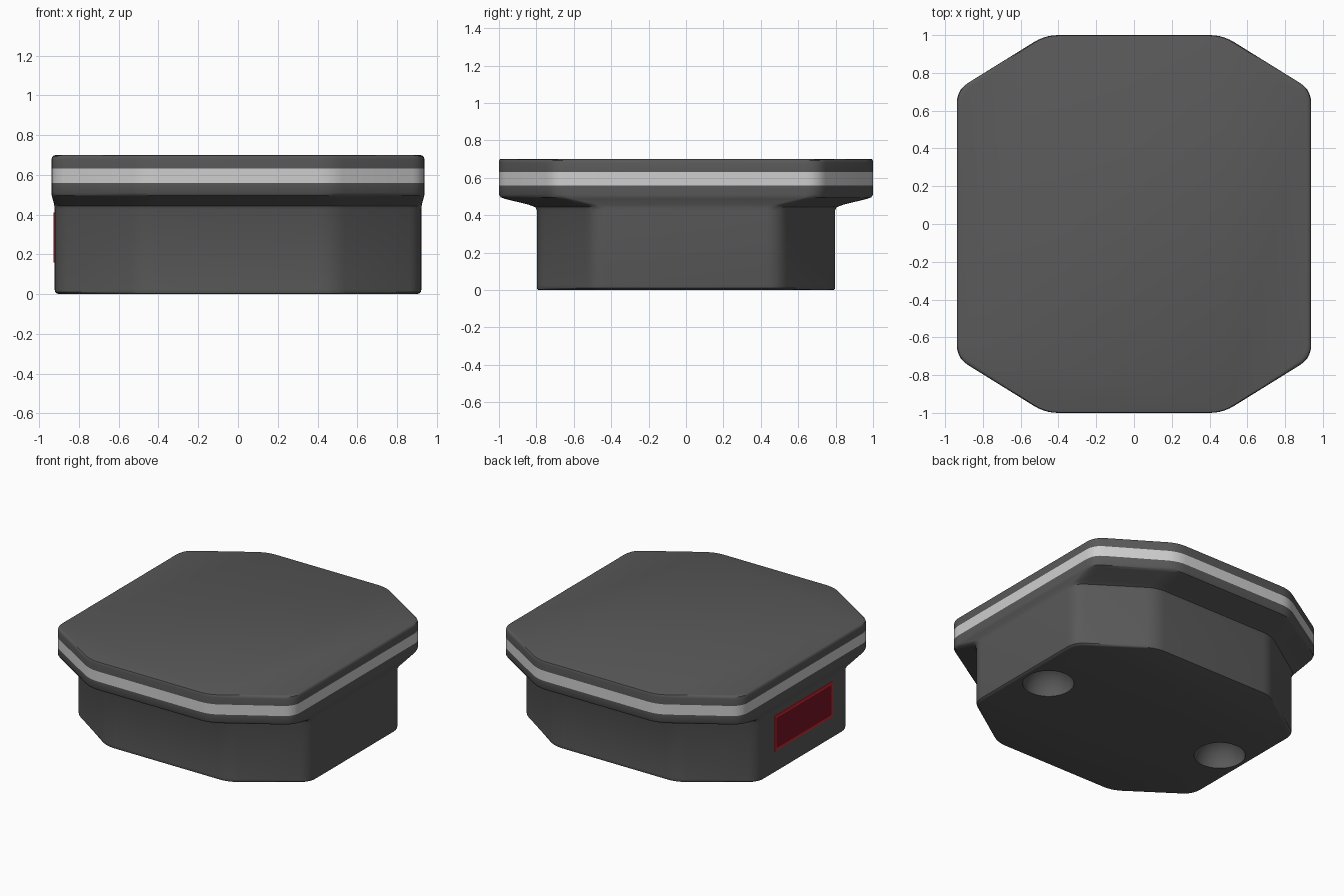
import bpy, bmesh, math
from mathutils import Vector

if "Cube" in bpy.data.objects:
    bpy.data.objects.remove(bpy.data.objects["Cube"])


def material(name, r, g, b):
    m = bpy.data.materials.new(name)
    m.diffuse_color = (r, g, b, 1)
    m.use_nodes = True
    m.node_tree.nodes["Principled BSDF"].inputs["Base Color"].default_value = m.diffuse_color
    return m


GREY = material("dark_grey", 0.10, 0.10, 0.10)
SILVER = material("light_silver", 0.62, 0.62, 0.62)
RED = material("red", 0.66, 0.02, 0.03)
DARK_RED = material("dark_red", 0.19, 0.007, 0.018)


def add_object(name, bm, mats):
    me = bpy.data.meshes.new(name)
    bmesh.ops.recalc_face_normals(bm, faces=bm.faces)
    bm.to_mesh(me)
    bm.free()
    for m in mats:
        me.materials.append(m)
    ob = bpy.data.objects.new(name, me)
    bpy.context.collection.objects.link(ob)
    return ob


def outline(hx, hy, cx, cy, t=0.07, n=5):
    """Eight-sided outline with softly rounded corners."""
    c = [(hx, -cy), (hx, cy), (cx, hy), (-cx, hy),
         (-hx, cy), (-hx, -cy), (-cx, -hy), (cx, -hy)]
    c = [Vector(p) for p in c]
    pts = []
    for i, p in enumerate(c):
        a = p + (c[i - 1] - p).normalized() * t
        b = p + (c[(i + 1) % 8] - p).normalized() * t
        for k in range(n + 1):
            s = k / n
            pts.append(a * (1 - s) ** 2 + p * 2 * s * (1 - s) + b * s * s)
    return pts


# body, flared underside and lid: z, half x, half y, corner x, corner y
sections = [
    (0.000, 0.897, 0.788, 0.475, 0.49),
    (0.003, 0.910, 0.794, 0.48, 0.495),
    (0.010, 0.919, 0.797, 0.48, 0.50),
    (0.025, 0.923, 0.797, 0.48, 0.50),
    (0.425, 0.923, 0.797, 0.48, 0.50),
    (0.443, 0.924, 0.806, 0.48, 0.508),
    (0.456, 0.926, 0.840, 0.48, 0.54),
    (0.488, 0.935, 0.970, 0.475, 0.675),
    (0.496, 0.937, 0.991, 0.47, 0.70),
    (0.510, 0.938, 1.000, 0.47, 0.71),
    (0.560, 0.938, 1.000, 0.47, 0.71),
    (0.632, 0.938, 1.000, 0.47, 0.71),
    (0.680, 0.938, 1.000, 0.47, 0.71),
    (0.692, 0.934, 0.999, 0.47, 0.709),
    (0.698, 0.926, 0.997, 0.468, 0.706),
    (0.700, 0.912, 0.993, 0.465, 0.70),
]
bm = bmesh.new()
rings = [[bm.verts.new((p.x, p.y, z)) for p in outline(*dims)]
         for z, *dims in sections]
for lo, hi in zip(rings, rings[1:]):
    for i in range(len(lo)):
        j = (i + 1) % len(lo)
        bm.faces.new((lo[i], lo[j], hi[j], hi[i]))
bm.faces.new(rings[0])
bm.faces.new(rings[-1])
for f in bm.faces:  # silver stripe around the lid
    z = f.calc_center_median().z
    f.material_index = 1 if 0.56 < z < 0.632 else 0
body = add_object("case_body", bm, [GREY, SILVER])

# two round sockets in the underside
bm = bmesh.new()
for side in (-1, 1):
    ret = bmesh.ops.create_uvsphere(bm, u_segments=40, v_segments=24, radius=0.165)
    bmesh.ops.translate(bm, verts=ret["verts"], vec=(side * 0.72, 0, 0))
cutter = add_object("socket_cutter", bm, [GREY])
cutter.hide_render = True
mod = body.modifiers.new("sockets", "BOOLEAN")
mod.operation = "DIFFERENCE"
mod.solver = "EXACT"
mod.object = cutter
bpy.context.view_layer.objects.active = body
body.select_set(True)
bpy.ops.object.modifier_apply(modifier=mod.name)
bpy.data.objects.remove(cutter)
bpy.ops.object.shade_smooth_by_angle(angle=math.radians(35))

# red framed window on the left side
bm = bmesh.new()
bmesh.ops.create_cube(bm, size=1)
for v in bm.verts:
    v.co = Vector((-0.924 + v.co.x * 0.008, v.co.y * 0.65, 0.285 + v.co.z * 0.25))
pane = min(bm.faces, key=lambda f: f.calc_center_median().x)
bmesh.ops.inset_region(bm, faces=[pane], thickness=0.025)
pane.material_index = 1
add_object("side_window", bm, [RED, DARK_RED])
